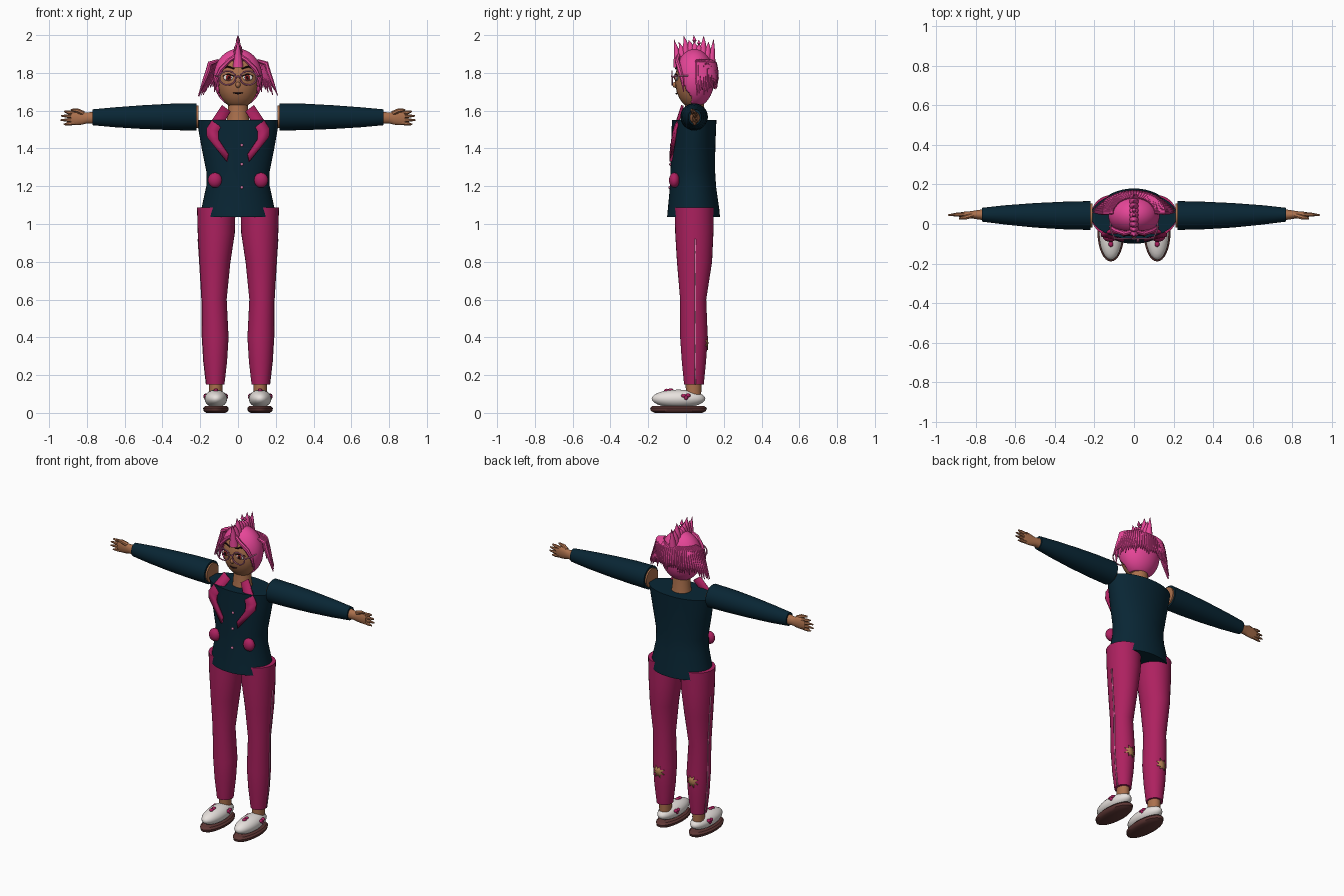
import bpy, bmesh, random
from math import sin, cos, pi, radians, sqrt
from mathutils import Vector, Matrix

random.seed(4)
if "Cube" in bpy.data.objects:
    bpy.data.objects.remove(bpy.data.objects["Cube"])


def material(name, rgb):
    lin = [(c / 255) ** 2.2 for c in rgb] + [1]
    m = bpy.data.materials.new(name)
    m.use_nodes = True
    m.diffuse_color = lin
    m.node_tree.nodes["Principled BSDF"].inputs["Base Color"].default_value = lin
    return m


pink = material("hair pink", (232, 72, 152))
crimson = material("crimson cloth", (172, 38, 96))
navy = material("navy cloth", (17, 42, 55))
skin = material("brown skin", (170, 112, 78))
white = material("off white", (232, 226, 222))
brown = material("sole brown", (95, 58, 56))
dark = material("near black", (35, 20, 25))
iris_red = material("iris red", (150, 45, 45))
pale = material("pale pink", (215, 120, 165))
tan = material("patch tan", (178, 128, 84))


def make(name, bm, mat, mirror=False, thick=0):
    bmesh.ops.recalc_face_normals(bm, faces=bm.faces)
    me = bpy.data.meshes.new(name)
    bm.to_mesh(me)
    bm.free()
    me.materials.append(mat)
    for p in me.polygons:
        p.use_smooth = True
    me.set_sharp_from_angle(angle=radians(45))
    ob = bpy.data.objects.new(name, me)
    bpy.context.collection.objects.link(ob)
    if thick:
        ob.modifiers.new("thickness", 'SOLIDIFY').thickness = thick
    if mirror:
        ob.modifiers.new("mirror", 'MIRROR').use_clip = False
    return ob


def bridge(bm, rings, cap=True):
    n = len(rings[0])
    for a, b in zip(rings, rings[1:]):
        for i in range(n):
            j = (i + 1) % n
            bm.faces.new((a[i], a[j], b[j], b[i]))
    if cap:
        bm.faces.new(rings[0])
        bm.faces.new(rings[-1])


def loft(name, rows, mat, mirror=False, along_x=False, n=32):
    """Elliptical sections: height, centre u, centre y, radius u, radius y."""
    bm = bmesh.new()
    rings = []
    for h, cu, cy, ru, ry in rows:
        ring = []
        for i in range(n):
            t = 2 * pi * i / n
            u, y = cu + ru * cos(t), cy + ry * sin(t)
            ring.append(bm.verts.new((h, y, u) if along_x else (u, y, h)))
        rings.append(ring)
    bridge(bm, rings)
    return make(name, bm, mat, mirror)


def ball(bm, centre, size, u=24, v=14):
    m = Matrix.Translation(centre) @ Matrix.Diagonal((*size, 1))
    bmesh.ops.create_uvsphere(bm, u_segments=u, v_segments=v, radius=1, matrix=m)


def balls(name, mat, mirror, *items):
    bm = bmesh.new()
    for centre, size in items:
        ball(bm, centre, size)
    return make(name, bm, mat, mirror)


def tube(bm, pts, radii, n=7):
    pts = [Vector(p) for p in pts]
    rings = []
    for i, (p, r) in enumerate(zip(pts, radii)):
        d = pts[min(i + 1, len(pts) - 1)] - pts[max(i - 1, 0)]
        q = d.to_track_quat('Z', 'Y')
        rings.append([bm.verts.new(p + q @ Vector((r * cos(2 * pi * k / n), r * sin(2 * pi * k / n), 0)))
                      for k in range(n)])
    bridge(bm, rings)


# Trousers, with side stripes and torn calf patches
leg = [(0.15, .12, .042, .048, .052), (0.27, .12, .042, .062, .064), (0.4, .12, .042, .07, .073),
       (0.6, .126, .038, .066, .069), (0.8, .122, .045, .082, .093),
       (0.95, .115, .044, .098, .101), (1.087, .115, .043, .102, .103)]
loft("trouser_legs", leg, crimson, mirror=True)

bm = bmesh.new()
edge = [(h, cu + ru + .002) for h, cu, cy, ru, ry in leg if h < 0.94]
edge.append((0.92, .214))
rows = [[bm.verts.new((x, .05 + w, h)) for w in (-.004, .004)] for h, x in edge]
for a, b in zip(rows, rows[1:]):
    bm.faces.new((*a, *reversed(b)))
make("side_stripes", bm, pale, True, .003)

bm = bmesh.new()
hub = bm.verts.new((.12, .118, .37))
rim = []
for i in range(16):
    r = 1 if i % 2 else .5
    dx, dz = .042 * r * cos(pi * i / 8), .04 * r * sin(pi * i / 8)
    rim.append(bm.verts.new((.12 + dx, .044 + .073 * sqrt(1 - (dx / .07) ** 2), .37 + dz)))
for i in range(16):
    bm.faces.new((hub, rim[i], rim[(i + 1) % 16]))
make("calf_patches", bm, tan, True, .004)

# Ankles and shoes
loft("ankles", [(.08, .118, .04, .034, .04), (.16, .118, .04, .036, .042)], skin, True)
balls("shoes", white, True, ((.117, -.04, .075), (.06, .142, .048)))
loft("shoe_soles", [(0, .117, -.04, .05, .125), (.01, .117, -.04, .065, .146),
                    (.025, .117, -.04, .068, .15), (.036, .117, -.04, .058, .138)], brown, True)
hearts = []
for x, y, z in ((.117, -.09, .118), (.17, .0, .09), (.066, .0, .09)):
    hearts += [((x, y - .012, z), (.012, .014, .01)), ((x, y + .01, z + .002), (.012, .014, .01)),
               ((x, y, z - .008), (.012, .012, .014))]
balls("shoe_hearts", crimson, True, *hearts)

# Jacket with lapels, pockets and buttons
loft("jacket", [(1.037, 0, .04, .198, .14), (1.08, 0, .04, .194, .136), (1.2, 0, .037, .168, .122),
                (1.28, 0, .036, .168, .118), (1.4, 0, .038, .192, .117), (1.48, 0, .041, .206, .117),
                (1.55, 0, .043, .218, .118)], navy, n=40)
bm = bmesh.new()
lapel = [((.085, -.025, 1.63), (.04, -.03, 1.597)), ((.168, -.06, 1.505), (.105, -.072, 1.49)),
         ((.165, -.065, 1.46), (.105, -.078, 1.45)), ((.06, -.088, 1.33), (.052, -.088, 1.37))]
rows = [[bm.verts.new(p) for p in pair] for pair in lapel]
for a, b in zip(rows, rows[1:]):
    bm.faces.new((*a, *reversed(b)))
make("lapels", bm, crimson, True, .014)
balls("pockets", crimson, True, ((.122, -.062, 1.232), (.037, .028, .04)))
balls("buttons", pale, False, *[((.02, y, z), (.008, .006, .008))
                               for z, y in ((1.417, -.08), (1.316, -.083), (1.194, -.087))])

# Arms, sleeves and hands
loft("sleeves", [(.22, 1.567, .043, .072, .073), (.35, 1.567, .043, .07, .07), (.5, 1.566, .044, .063, .062),
                 (.65, 1.565, .046, .053, .049), (.77, 1.565, .047, .042, .035)], navy, True, True)
loft("arms", [(.21, 1.567, .043, .06, .06), (.5, 1.566, .044, .05, .05), (.76, 1.563, .047, .033, .028),
              (.8, 1.561, .047, .028, .022), (.825, 1.56, .047, .034, .018), (.86, 1.56, .047, .037, .015),
              (.885, 1.56, .047, .031, .011)], skin, True, True)
bm = bmesh.new()
for z0, x1, z1 in ((.026, .92, .036), (.009, .937, .013), (-.009, .94, -.01), (-.025, .922, -.033)):
    tube(bm, [(.86, .047, 1.56 + z0), (.9, .047, 1.56 + (z0 + z1) / 2), (x1, .045, 1.56 + z1)],
         (.011, .01, .004))
tube(bm, [(.82, .043, 1.585), (.85, .034, 1.6), (.885, .028, 1.605)], (.014, .012, .005))
make("fingers", bm, skin, True)

# Head, neck and face
loft("neck", [(1.53, 0, .045, .064, .06), (1.57, 0, .045, .056, .053), (1.66, 0, .045, .05, .05)], skin)
balls("head", skin, False, ((0, .04, 1.762), (.113, .098, .15)), ((0, -.056, 1.737), (.013, .016, .016)))
balls("eye_whites", white, True, ((.05, -.05, 1.775), (.028, .008, .017)))
balls("irises", iris_red, True, ((.05, -.055, 1.775), (.015, .007, .016)))
balls("pupils", dark, True, ((.05, -.06, 1.775), (.007, .005, .009)))
bm = bmesh.new()
tube(bm, [(.02, -.054, 1.822), (.055, -.048, 1.834), (.09, -.026, 1.818)], (.004, .005, .002))
tube(bm, [(.022, -.059, 1.783), (.05, -.056, 1.794), (.08, -.04, 1.782)], (.002, .004, .002))
make("brows_and_lashes", bm, dark, True)
bm = bmesh.new()
tube(bm, [(-.025, -.045, 1.694), (0, -.05, 1.69), (.025, -.045, 1.694)], (.002, .005, .002))
make("mouth", bm, dark)
bm = bmesh.new()
ring = [(.055 + .043 * cos(pi * i / 14), -.074, 1.773 + .037 * sin(pi * i / 14)) for i in range(29)]
tube(bm, ring, [.004] * 29)
tube(bm, [(.014, -.074, 1.778), (0, -.076, 1.782)], (.004, .004))
tube(bm, [(.098, -.074, 1.78), (.118, -.03, 1.785), (.122, .04, 1.785)], (.004, .004, .004))
make("glasses", bm, pale, True)

# Hair cap with an open face
bm = bmesh.new()
ball(bm, (0, .045, 1.772), (.13, .106, .155), 64, 48)
gone = []
for f in bm.faces:
    c = f.calc_center_median()
    if c.z < 1.635 or (c.y < .03 and (c.x / .108) ** 2 + ((c.z - 1.73) / .145) ** 2 < 1):
        gone.append(f)
bmesh.ops.delete(bm, geom=gone, context='FACES')
make("hair_cap", bm, pink, thick=.008)

# Parted front locks
bm = bmesh.new()
tube(bm, [(.0, -.035, 1.9), (.045, -.048, 1.868), (.09, -.035, 1.82), (.115, -.02, 1.765), (.125, -.012, 1.7)],
     (.01, .012, .013, .011, .002))
make("front_locks", bm, pink, True)

# Fringe of strands hanging from ear to ear round the back
bm = bmesh.new()
count = 36
for i in range(count):
    t = radians(-88 + 176 * i / (count - 1))
    s, c, side = sin(t), cos(t), abs(sin(t)) ** 4
    drop = random.uniform(-.015, .02)

    def at(rx, ry, z):
        return (s * rx, .055 + c * ry, z)

    tube(bm, [at(.105, .078, 1.865), at(.15, .097, 1.85), at(.158, .103, 1.815),
              at(.165 + .01 * side, .108, 1.77), at(.165 + .045 * side, .108, 1.725 - .04 * side + drop)],
         (.008, .013, .013, .011, .002))
make("hair_fringe", bm, pink)

# Mohawk of fanned spikes
bm = bmesh.new()
for i in range(9):
    k = i / 4 - 1
    y = .045 + .085 * k
    z = 1.772 + .15 * sqrt(1 - (.085 * k / .106) ** 2)
    tip = 2 - .022 * k * k - (.025 if i % 2 else 0)
    tube(bm, [(0, y, z - .03), (0, y + .005 * k, z + .015), (0, y + .012 * k, (z + tip) / 2 + .01),
              (0, y + .02 * k - .004, tip)], (.028, .021, .011, .001), 10)
make("mohawk", bm, pink)
